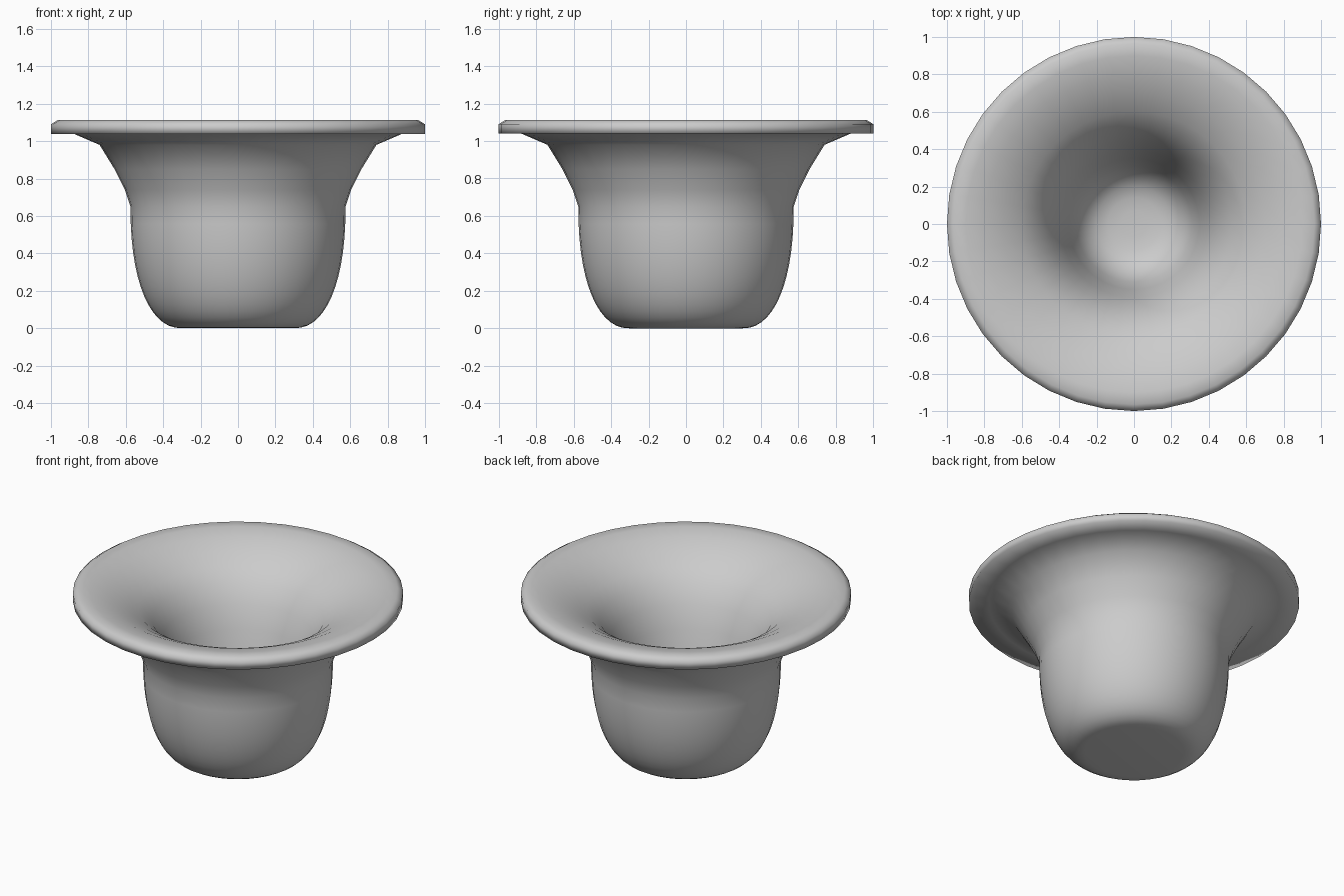
import bpy, bmesh
from math import pi, sin, cos

if "Cube" in bpy.data.objects:
    bpy.data.objects.remove(bpy.data.objects["Cube"])

SIDES = 40

def lathe(name, profile):
    """Spin an (r, z) profile around z; r = 0 ends become poles."""
    bm = bmesh.new()
    rings = []
    for r, z in profile:
        if r == 0:
            rings.append([bm.verts.new((0, 0, z))])
        else:
            rings.append([bm.verts.new((r * cos(2 * pi * i / SIDES), r * sin(2 * pi * i / SIDES), z))
                          for i in range(SIDES)])
    for a, b in zip(rings, rings[1:]):
        for i in range(SIDES):
            j = (i + 1) % SIDES
            quad = [a[i % len(a)], a[j % len(a)], b[j % len(b)], b[i % len(b)]]
            bm.faces.new(list(dict.fromkeys(quad)))
    bmesh.ops.recalc_face_normals(bm, faces=bm.faces)
    for f in bm.faces:
        f.smooth = True
    me = bpy.data.meshes.new(name)
    bm.to_mesh(me)
    bm.free()
    ob = bpy.data.objects.new(name, me)
    bpy.context.collection.objects.link(ob)
    return ob

# outer wall: flat foot, superelliptic belly, flared neck
E = 2 / 2.25
belly = [(.30 + .275 * sin(t) ** E, .65 - .65 * cos(t) ** E)
         for t in (pi / 2 * k / 14 for k in range(14))]
outer = [(0, 0)] + belly + [(.575, .65), (.605, .74), (.66, .85), (.74, .98), (.88, 1.04)]
# rolled rim
rim = [(1, 1.039), (1, 1.09), (.965, 1.112), (.90, 1.11)]
# funnel-shaped inside, steepening towards a small rounded floor
inner = [(.80, 1.088), (.70, 1.043), (.60, .985), (.52, .91), (.45, .80), (.395, .66),
         (.35, .49), (.31, .34), (.26, .25), (.20, .205), (.14, .187), (.07, .18), (0, .18)]

lathe("flared_bowl", outer + rim + inner)
